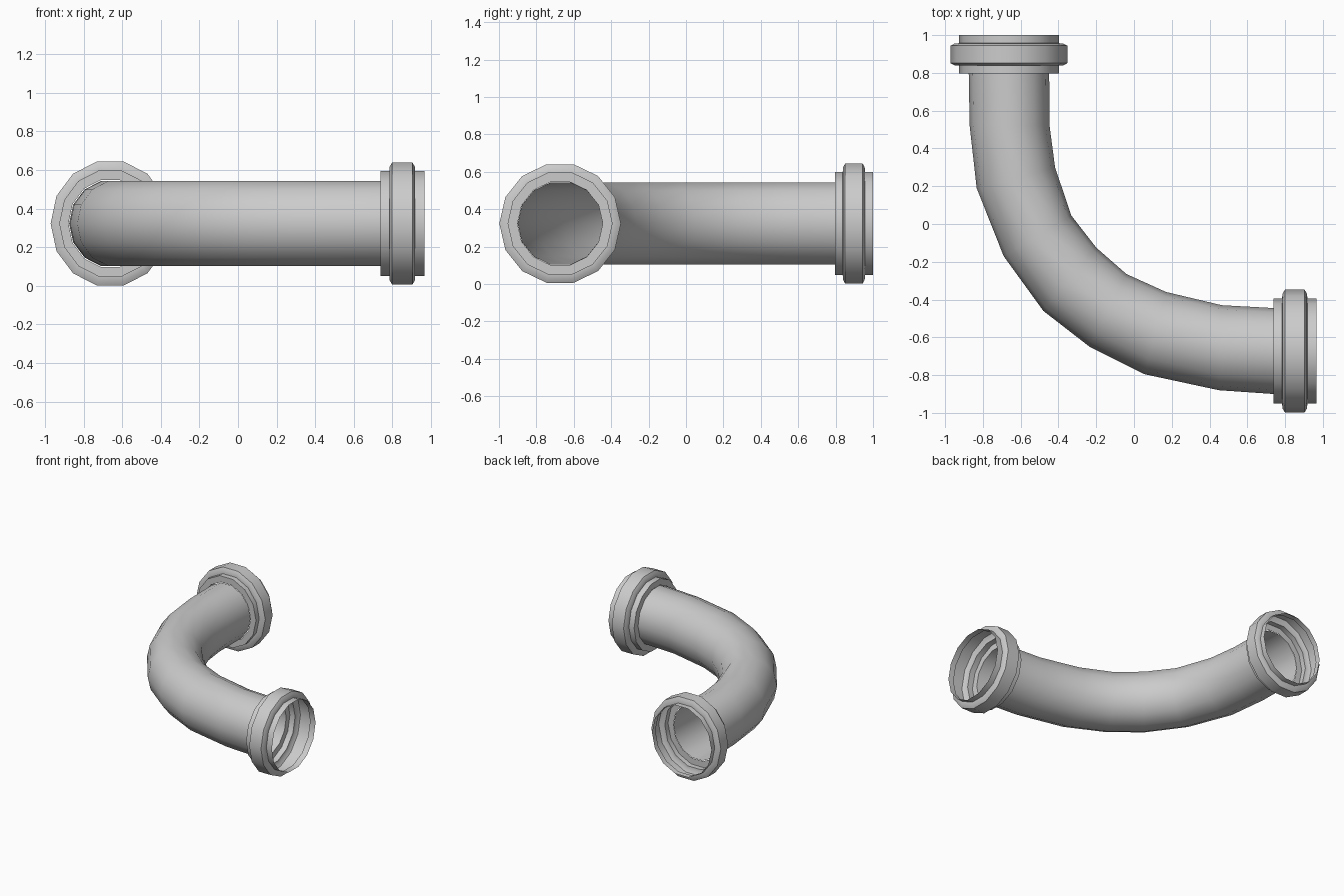
import bpy, bmesh, math

if "Cube" in bpy.data.objects:
    bpy.data.objects.remove(bpy.data.objects["Cube"])

SIDES = 14
ZC = 0.323


def loft(name, rings):
    """Skin open rings; each ring = (centre x, y, half-width vector x, y, z radius)."""
    bm = bmesh.new()
    loops = []
    for cx, cy, ux, uy, rz in rings:
        loop = []
        for i in range(SIDES):
            a = 2 * math.pi * i / SIDES
            loop.append(bm.verts.new((cx + ux * math.cos(a), cy + uy * math.cos(a),
                                      ZC + rz * math.sin(a))))
        loops.append(loop)
    for a, b in zip(loops, loops[1:]):
        for i in range(SIDES):
            j = (i + 1) % SIDES
            bm.faces.new((a[i], a[j], b[j], b[i]))
    bmesh.ops.recalc_face_normals(bm, faces=bm.faces)
    mesh = bpy.data.meshes.new(name)
    bm.to_mesh(mesh)
    bm.free()
    ob = bpy.data.objects.new(name, mesh)
    bpy.context.collection.objects.link(ob)
    bpy.ops.object.select_all(action='DESELECT')
    ob.select_set(True)
    bpy.context.view_layer.objects.active = ob
    bpy.ops.object.shade_smooth_by_angle(angle=math.radians(30))
    return ob


# Curved pipe: outer and inner bend edge of every section
sections = [
    (-0.875, 0.80, -0.449, 0.80),
    (-0.870, 0.52, -0.447, 0.52),
    (-0.833, 0.19, -0.418, 0.30),
    (-0.69, -0.17, -0.332, 0.045),
    (-0.48, -0.46, -0.20, -0.125),
    (-0.235, -0.65, -0.04, -0.265),
    (0.055, -0.795, 0.17, -0.36),
    (0.45, -0.88, 0.465, -0.43),
    (0.74, -0.90, 0.74, -0.445),
]
loft("bent_pipe", [((ox + ix) / 2, (oy + iy) / 2, (ox - ix) / 2, (oy - iy) / 2, 0.226)
                   for ox, oy, ix, iy in sections])

# Hollow socket profile: (distance along the axis, radius)
profile = [(0, 0.228), (0, 0.278), (0.046, 0.278), (0.048, 0.303), (0.061, 0.325),
           (0.165, 0.325), (0.178, 0.303), (0.18, 0.278), (0.228, 0.278)]

# Socket on the right end, opening towards +x
loft("right_socket", [(0.738 + d, -0.673, 0, r, r) for d, r in profile])

# Socket on the back end, slightly narrower and shorter, opening towards +y
loft("back_socket", [(-0.662, 0.797 + d * 0.89, r * 0.95, 0, r * 1.015) for d, r in profile])
